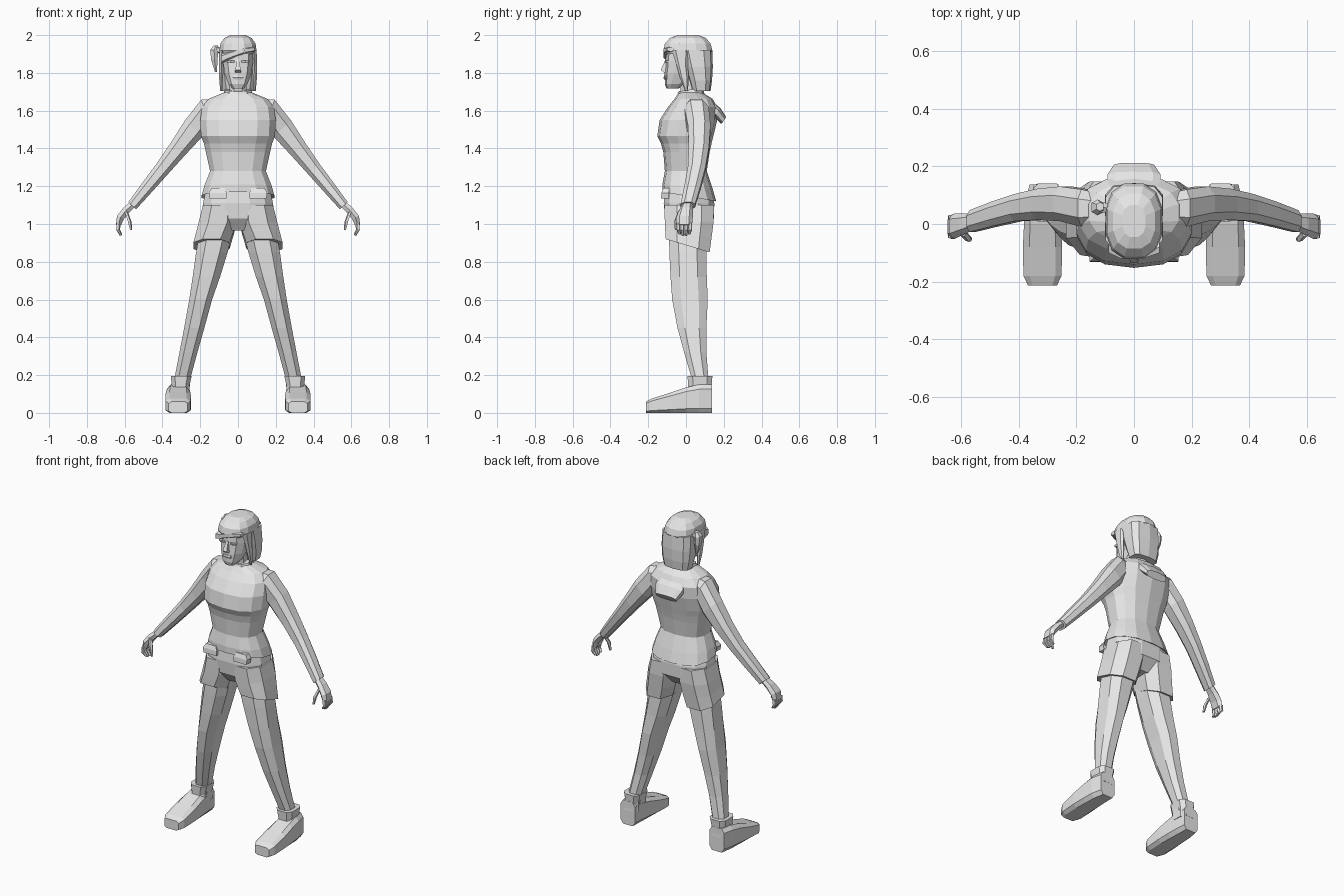
import bpy, bmesh, math
from mathutils import Vector

grey = bpy.data.materials.new("plain_grey")
grey.diffuse_color = (0.8, 0.8, 0.8, 1)


def loft(name, rings, n=8, p=0.8, mirror=False):
    """Skin a closed tube through rings of (centre, u axis, v axis)."""
    angles = [2 * math.pi * (i + 0.5) / n for i in range(n)]
    rnd = lambda t: math.copysign(abs(t) ** p, t)
    mx = max(abs(rnd(math.cos(a))) for a in angles)
    my = max(abs(rnd(math.sin(a))) for a in angles)
    bm = bmesh.new()
    loops = []
    for c, u, v in rings:
        c, u, v = Vector(c), Vector(u), Vector(v)
        loops.append([bm.verts.new(c + u * rnd(math.cos(a)) / mx + v * rnd(math.sin(a)) / my)
                      for a in angles])
    for a, b in zip(loops, loops[1:]):
        for i in range(n):
            j = (i + 1) % n
            bm.faces.new((a[i], a[j], b[j], b[i]))
    bm.faces.new(loops[0])
    bm.faces.new(loops[-1])
    bmesh.ops.recalc_face_normals(bm, faces=bm.faces)
    me = bpy.data.meshes.new(name)
    bm.to_mesh(me)
    bm.free()
    me.materials.append(grey)
    ob = bpy.data.objects.new(name, me)
    bpy.context.collection.objects.link(ob)
    if mirror:
        ob.modifiers.new("mirror", 'MIRROR').use_mirror_merge = False
    return ob


def level(x0, x1, y0, y1, z, tilt=0.0):
    """Horizontal ring from its bounds; tilt lowers the back edge."""
    return (((x0 + x1) / 2, (y0 + y1) / 2, z), ((x1 - x0) / 2, 0, 0), (0, (y1 - y0) / 2, -tilt))


def sym(w, y0, y1, z, tilt=0.0):
    return level(-w, w, y0, y1, z, tilt)


def limb(x, y, z, ang, r, ry):
    """Ring across an arm; ang is the tilt of its upper side from vertical."""
    a = math.radians(ang)
    return ((x, y, z), (math.sin(a) * r, 0, math.cos(a) * r), (0, ry, 0))


# Jacket body
loft("jacket", [
    sym(.165, -.11, .13, 1.16, .025),
    sym(.192, -.125, .16, 1.145, .025),
    sym(.178, -.125, .14, 1.20, .01),
    sym(.148, -.112, .11, 1.28),
    sym(.17, -.12, .125, 1.38),
    sym(.18, -.132, .135, 1.425),
    sym(.196, -.152, .145, 1.465),
    sym(.20, -.14, .165, 1.55),
    sym(.19, -.095, .165, 1.62),
    sym(.155, -.06, .14, 1.663),
    sym(.065, -.035, .08, 1.70)], n=14, p=.82)

# Jacket front flaps at the hem
loft("hem_flap", [
    level(.06, .15, -.132, -.09, 1.135),
    level(.06, .155, -.13, -.09, 1.165),
    level(.07, .14, -.12, -.09, 1.19)], n=4, p=.5, mirror=True)

# Sleeves
loft("sleeve", [
    limb(.10, .05, 1.61, 5, .055, .05),
    limb(.17, .055, 1.59, 20, .072, .065),
    limb(.235, .07, 1.505, 47, .063, .06),
    limb(.32, .068, 1.395, 47, .05, .054),
    limb(.40, .057, 1.293, 47, .041, .047),
    limb(.48, .035, 1.195, 47, .035, .043),
    limb(.56, .01, 1.097, 47, .028, .038)], mirror=True)

# Hands, fingers and thumbs
loft("palm", [
    limb(.55, .01, 1.11, 47, .018, .028),
    limb(.59, .0, 1.075, 50, .02, .036),
    limb(.622, -.008, 1.035, 65, .02, .044),
    limb(.633, -.01, .995, 85, .014, .042)], n=6, mirror=True)
for i in range(4):
    y = .022 - i * .021
    tip = .935 + .008 * abs(i - 1.5)
    loft("finger", [
        limb(.632, y, 1.005, 85, .012, .0105),
        limb(.636, y, .97, 95, .011, .010),
        limb(.620, y * .8, tip, 110, .007, .007)], n=5, mirror=True)
loft("thumb", [
    limb(.592, -.03, 1.065, 60, .013, .014),
    limb(.575, -.05, 1.015, 80, .011, .012),
    limb(.566, -.052, .968, 95, .006, .007)], n=5, mirror=True)

# Hips and shorts
loft("hips", [
    sym(.165, -.108, .13, 1.20),
    sym(.185, -.118, .15, 1.11),
    sym(.195, -.11, .148, 1.03),
    sym(.11, -.06, .09, .965)], n=12)
loft("shorts_leg", [
    level(.004, .185, -.115, .148, 1.10),
    level(.006, .208, -.112, .146, 1.01),
    level(.025, .222, -.11, .135, .945, .02),
    level(.045, .236, -.107, .125, .885, .035)], mirror=True)

# Legs
loft("leg", [
    level(.03, .205, -.09, .11, .95),
    level(.055, .222, -.088, .108, .85),
    level(.095, .24, -.082, .11, .72),
    level(.137, .258, -.073, .115, .60),
    level(.178, .285, -.045, .108, .45),
    level(.215, .31, -.01, .108, .32),
    level(.25, .335, .028, .118, .19),
    level(.26, .335, .03, .118, .10)], mirror=True)


# Shoes
def station(y, w, h, x=.317):
    return ((x, y, h / 2), (w, 0, 0), (0, 0, h / 2))


loft("shoe", [
    station(-.213, .05, .06), station(-.18, .066, .076), station(-.08, .068, .108),
    station(.0, .064, .135), station(.07, .06, .15), station(.137, .05, .15, .312)],
    p=.45, mirror=True)
loft("shoe_collar", [
    level(.255, .36, .005, .138, .09),
    level(.258, .35, .012, .135, .14),
    level(.245, .356, .008, .14, .195)], p=.6, mirror=True)

# Neck and collar
loft("neck", [sym(.055, -.035, .075, 1.67), sym(.045, -.03, .06, 1.71),
              sym(.045, -.035, .06, 1.79)])
loft("collar", [sym(.08, -.05, .10, 1.675, -.005), sym(.068, -.04, .09, 1.712, -.01)], n=10)


# Hood hanging on the back
def flap(y, z, w, t):
    return ((0, y, z), (w, 0, 0), (0, .55 * t, .83 * t))


loft("hood", [
    flap(.05, 1.685, .07, .02), flap(.115, 1.635, .09, .025),
    flap(.165, 1.59, .092, .03), flap(.20, 1.548, .07, .022)], n=10, p=.7)

# Face
loft("face", [
    sym(.03, -.103, -.04, 1.717),
    sym(.05, -.112, .0, 1.74),
    sym(.07, -.113, .05, 1.795),
    sym(.08, -.108, .08, 1.86),
    sym(.08, -.105, .10, 1.93)], n=10)
loft("nose", [
    sym(.016, -.118, -.09, 1.803),
    sym(.014, -.134, -.09, 1.815),
    sym(.007, -.109, -.09, 1.87)], n=4, p=.6)
loft("lips", [sym(.022, -.116, -.09, 1.765), sym(.03, -.119, -.09, 1.775),
              sym(.024, -.116, -.09, 1.785)], n=6)
loft("eyelid", [level(.02, .058, -.110, -.08, 1.855),
                level(.018, .06, -.112, -.08, 1.866)], n=6, mirror=True)

# Hair: crown, back, slanted fringe, side locks and side tail
loft("hair_crown", [
    sym(.09, -.112, .13, 1.90),
    sym(.098, -.12, .14, 1.918),
    sym(.093, -.112, .13, 1.955),
    sym(.072, -.085, .105, 1.985),
    sym(.04, -.045, .065, 2.0)], n=12, p=.8)
loft("hair_back", [
    sym(.082, .03, .13, 1.705),
    sym(.094, .015, .138, 1.76),
    sym(.10, -.01, .142, 1.83),
    sym(.098, -.035, .14, 1.92)], n=10, p=.65)
loft("hair_fringe", [
    ((-.088, -.07, 1.875), (0, .03, 0), (0, 0, .025)),
    ((-.045, -.098, 1.893), (0, .022, 0), (0, 0, .022)),
    ((.03, -.10, 1.918), (0, .02, 0), (0, 0, .018)),
    ((.088, -.08, 1.925), (0, .02, 0), (0, 0, .012))], n=6)
loft("side_lock", [
    level(.07, .099, -.075, .02, 1.92),
    level(.074, .10, -.05, .01, 1.84),
    level(.08, .10, -.03, .015, 1.77),
    level(.083, .094, -.005, .01, 1.705)], n=6, mirror=True)
loft("tail_band", [
    ((-.085, .055, 1.915), (0, .016, 0), (0, 0, .016)),
    ((-.115, .058, 1.925), (0, .018, 0), (0, 0, .018))], n=6)
loft("side_tail", [
    level(-.13, -.105, .045, .075, 1.945),
    level(-.147, -.105, .03, .085, 1.92),
    level(-.142, -.108, .035, .082, 1.87),
    level(-.122, -.112, .05, .065, 1.805)], n=6)
